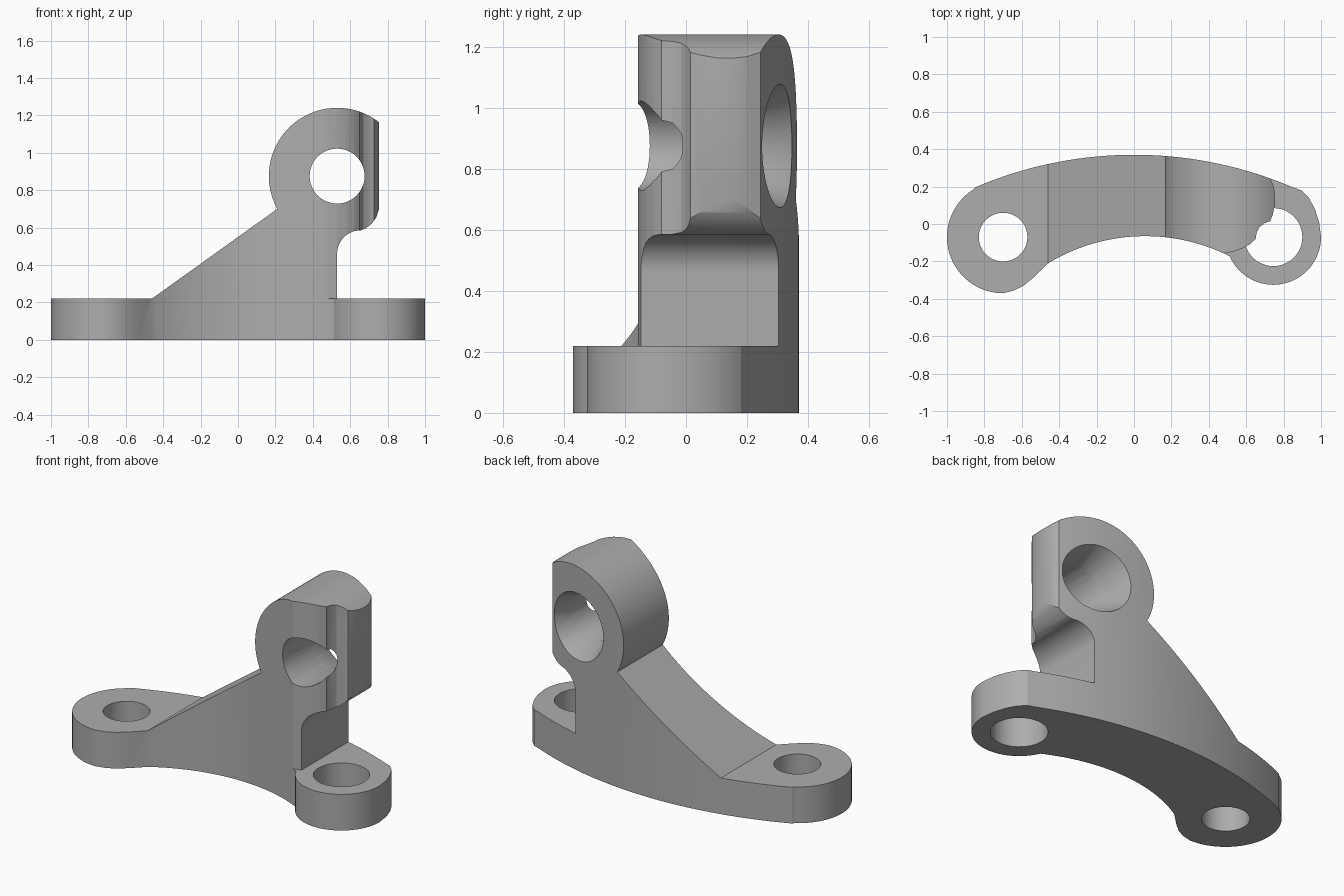
import bpy, bmesh
from math import sin, cos, radians, atan2, hypot
from mathutils import Vector

cube = bpy.data.objects.get("Cube")
if cube:
    bpy.data.objects.remove(cube, do_unlink=True)

grey = bpy.data.materials.new("plain grey")
grey.use_nodes = True
colour = (0.42, 0.42, 0.42, 1)
grey.diffuse_color = colour
grey.node_tree.nodes["Principled BSDF"].inputs["Base Color"].default_value = colour


def arc(cx, cy, r, a, b, n=24):
    """Points of an arc from angle a to angle b, in degrees."""
    return [(cx + r * cos(radians(a + (b - a) * i / n)),
             cy + r * sin(radians(a + (b - a) * i / n))) for i in range(n + 1)]


def prism(name, points, low, high, axis="Z"):
    """Extrude a plan (axis Z) or front outline (axis Y) between two levels."""
    bm = bmesh.new()
    place = (lambda p: (p[0], p[1], low)) if axis == "Z" else (lambda p: (p[0], low, p[1]))
    face = bm.faces.new([bm.verts.new(place(p)) for p in points])
    new = bmesh.ops.extrude_face_region(bm, geom=[face])["geom"]
    move = Vector((0, 0, high - low)) if axis == "Z" else Vector((0, high - low, 0))
    bmesh.ops.translate(bm, vec=move, verts=[v for v in new if isinstance(v, bmesh.types.BMVert)])
    bmesh.ops.recalc_face_normals(bm, faces=bm.faces)
    mesh = bpy.data.meshes.new(name)
    bm.to_mesh(mesh)
    bm.free()
    mesh.materials.append(grey)
    obj = bpy.data.objects.new(name, mesh)
    bpy.context.collection.objects.link(obj)
    return obj


def combine(target, cutter, operation="DIFFERENCE"):
    """Apply a boolean and discard the cutter."""
    mod = target.modifiers.new("shape", "BOOLEAN")
    mod.operation, mod.object, mod.solver = operation, cutter, "EXACT"
    bpy.context.view_layer.objects.active = target
    bpy.ops.object.modifier_apply(modifier=mod.name)
    bpy.data.objects.remove(cutter, do_unlink=True)


# Plan outline: curved back, two rounded lugs, concave front
plan = arc(0, -1.79, 2.16, 66.8, 113.2, 40)
plan += arc(-0.70, -0.07, 0.30, 122, 270, 36)
plan += [(-0.64, -0.355), (-0.59, -0.33), (-0.53, -0.28)]
plan += arc(0.06, -1.065, 1.0, 121.3, 63.5, 36)
plan += arc(0.745, -0.07, 0.255, 204, 360, 36)
plan += [(0.99, 0.01), (0.967, 0.08), (0.935, 0.14), (0.895, 0.18)]
bracket = prism("bracket", plan, 0, 1.4)

# Front outline: base slab, sloping web, round eye and undercut
start = 180 + 28.7
profile = [(-1.2, -0.1), (-1.2, 0.22), (-0.46, 0.22)]
profile += arc(0.53, 0.875, 0.365, start, 48, 56)
profile += [(0.774, 0.72)]
profile += [(0.755, 0.70), (0.74, 0.655), (0.715, 0.62), (0.685, 0.597)]
profile += arc(0.655, 0.46, 0.125, 90, 180, 16)
profile += [(0.53, 0.22), (1.2, 0.22), (1.2, -0.1)]
combine(bracket, prism("front_outline", profile, -1, 1, "Y"), "INTERSECT")

# Stepped relief beside the right lug
relief = [(0.40, -0.6), (0.40, -0.17), (0.48, -0.157), (0.53, -0.148), (0.58, -0.13),
          (0.62, -0.108), (0.65, -0.08), (0.656, -0.045), (0.672, -0.015), (0.70, 0.005),
          (0.728, 0.015), (0.742, 0.05), (0.753, 0.10), (0.755, 0.15), (0.748, 0.20),
          (0.725, 0.25), (0.725, 0.6), (1.2, 0.6), (1.2, -0.6)]
combine(bracket, prism("relief", relief, 0.22, 1.5))

# Mounting holes and the eye bore
for x, r in ((-0.70, 0.13), (0.745, 0.155)):
    combine(bracket, prism("lug_hole", arc(x, -0.07, r, 0, 352.5, 47), -0.2, 0.5))
combine(bracket, prism("eye_bore", arc(0.53, 0.875, 0.147, 0, 352.5, 47), -1, 1, "Y"))

# Countersink at the back of the eye
sink = prism("countersink", arc(0.53, 0.875, 0.145, 0, 352.5, 47), 0.15, 0.45, "Y")
for v in sink.data.vertices:
    if v.co.y > 0.3:
        v.co.x = 0.53 + (v.co.x - 0.53) * 1.76
        v.co.z = 0.875 + (v.co.z - 0.875) * 1.76
combine(bracket, sink)

# Smooth curves, keep the edges crisp
bpy.ops.object.select_all(action="DESELECT")
bracket.select_set(True)
bpy.context.view_layer.objects.active = bracket
bpy.ops.object.shade_smooth_by_angle(angle=radians(25))
